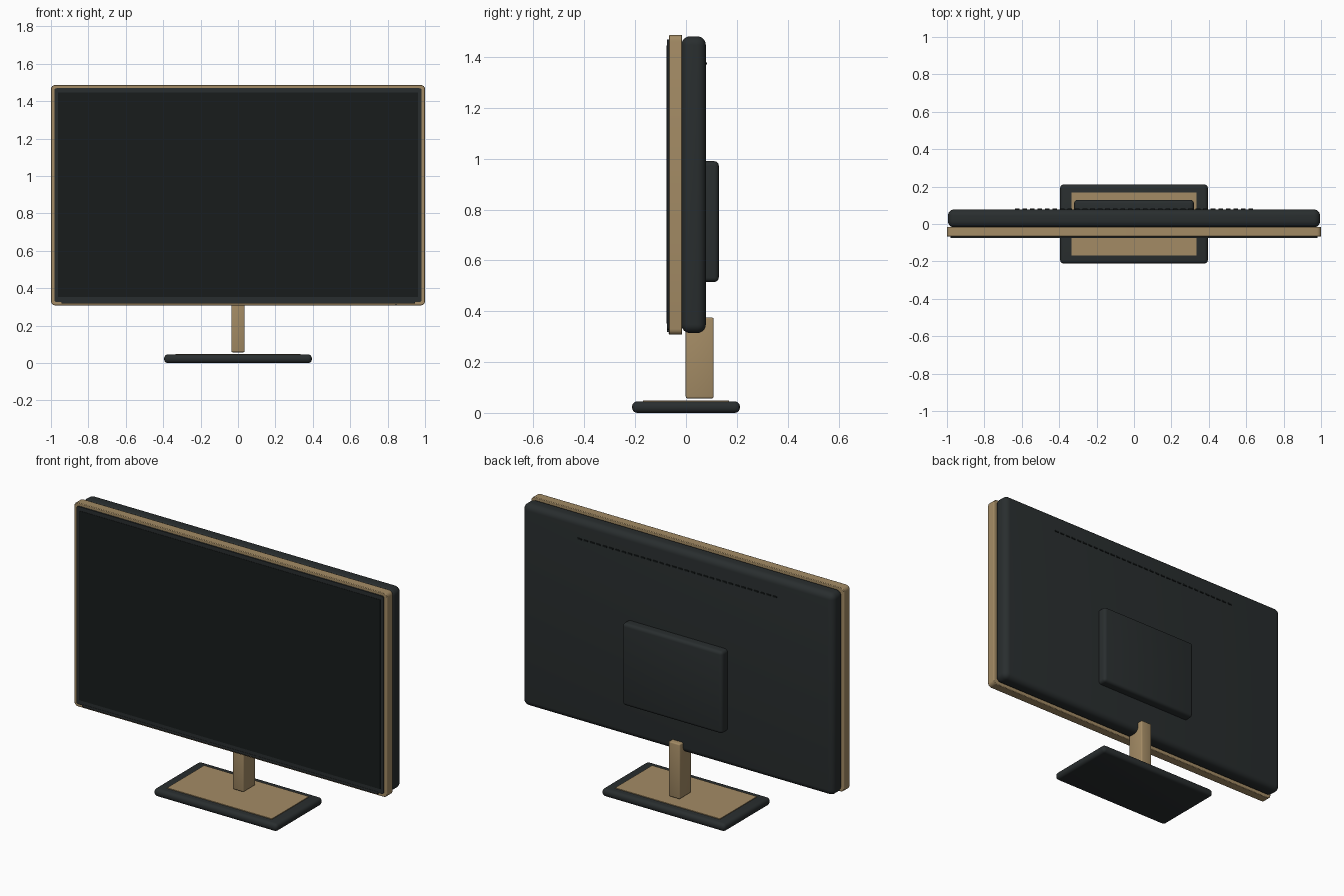
import bpy, bmesh, math

if "Cube" in bpy.data.objects:
    bpy.data.objects.remove(bpy.data.objects["Cube"])


def material(name, color):
    m = bpy.data.materials.new(name)
    m.diffuse_color = (*color, 1)
    m.use_nodes = True
    m.node_tree.nodes["Principled BSDF"].inputs["Base Color"].default_value = m.diffuse_color
    return m


TAN = material("tan_metal", (0.37, 0.26, 0.13))
DARK = material("dark_plastic", (0.022, 0.027, 0.028))
BLACK = material("screen_black", (0.009, 0.012, 0.012))


def box(name, x, y, z, mat, bevel=0.0, segments=4, axis=None):
    """Box from (min, max) ranges; bevel all edges, or only those along one axis."""
    bm = bmesh.new()
    bmesh.ops.create_cube(bm, size=1)
    for v in bm.verts:
        for i, (lo, hi) in enumerate((x, y, z)):
            v.co[i] = lo + (v.co[i] + 0.5) * (hi - lo)
    if bevel:
        edges = [e for e in bm.edges if axis is None
                 or abs((e.verts[0].co - e.verts[1].co)[axis]) > 1e-5]
        bmesh.ops.bevel(bm, geom=edges, offset=bevel, segments=segments,
                        profile=0.5, affect='EDGES')
    mesh = bpy.data.meshes.new(name)
    bm.to_mesh(mesh)
    bm.free()
    obj = bpy.data.objects.new(name, mesh)
    bpy.context.collection.objects.link(obj)
    mesh.materials.append(mat)
    if bevel:
        bpy.ops.object.select_all(action='DESELECT')
        obj.select_set(True)
        bpy.context.view_layer.objects.active = obj
        bpy.ops.object.shade_smooth_by_angle(angle=math.radians(35))
    return obj


# Display: tan frame, dark bezel and screen
frame = box("frame", (-1, 1), (-0.067, -0.015), (0.308, 1.486), TAN, 0.022, 4, axis=1)
edge = frame.modifiers.new("soft_edge", 'BEVEL')
edge.width, edge.segments = 0.003, 2
edge.limit_method, edge.angle_limit = 'ANGLE', math.radians(50)
box("bezel", (-0.982, 0.982), (-0.074, -0.06), (0.326, 1.469), DARK, 0.012, 3, axis=1)
box("screen", (-0.962, 0.962), (-0.076, -0.07), (0.352, 1.446), BLACK)
box("lower_trim", (-0.945, 0.945), (-0.0755, -0.066), (0.318, 0.332), DARK)
box("power_light", (0.84, 0.85), (-0.069, -0.066), (0.312, 0.316), DARK)

# Rear shell and electronics hump
box("rear_shell", (-0.995, 0.995), (-0.018, 0.078), (0.314, 1.481), DARK, 0.034, 6)
box("rear_hump", (-0.32, 0.32), (0.05, 0.129), (0.515, 0.99), DARK, 0.018, 4)

# Row of vent slots
for i in range(32):
    cx = -0.625 + i * 0.0403
    box(f"vent_slot_{i + 1:02d}", (cx - 0.0125, cx + 0.0125), (0.07, 0.083),
        (1.371, 1.379), BLACK)

# Stand
box("neck", (-0.036, 0.036), (-0.001, 0.109), (0.057, 0.375), TAN, 0.007, 3)
box("base", (-0.395, 0.395), (-0.212, 0.212), (0, 0.045), DARK, 0.02, 5)
box("base_inlay", (-0.335, 0.335), (-0.169, 0.169), (0.035, 0.049), TAN)
